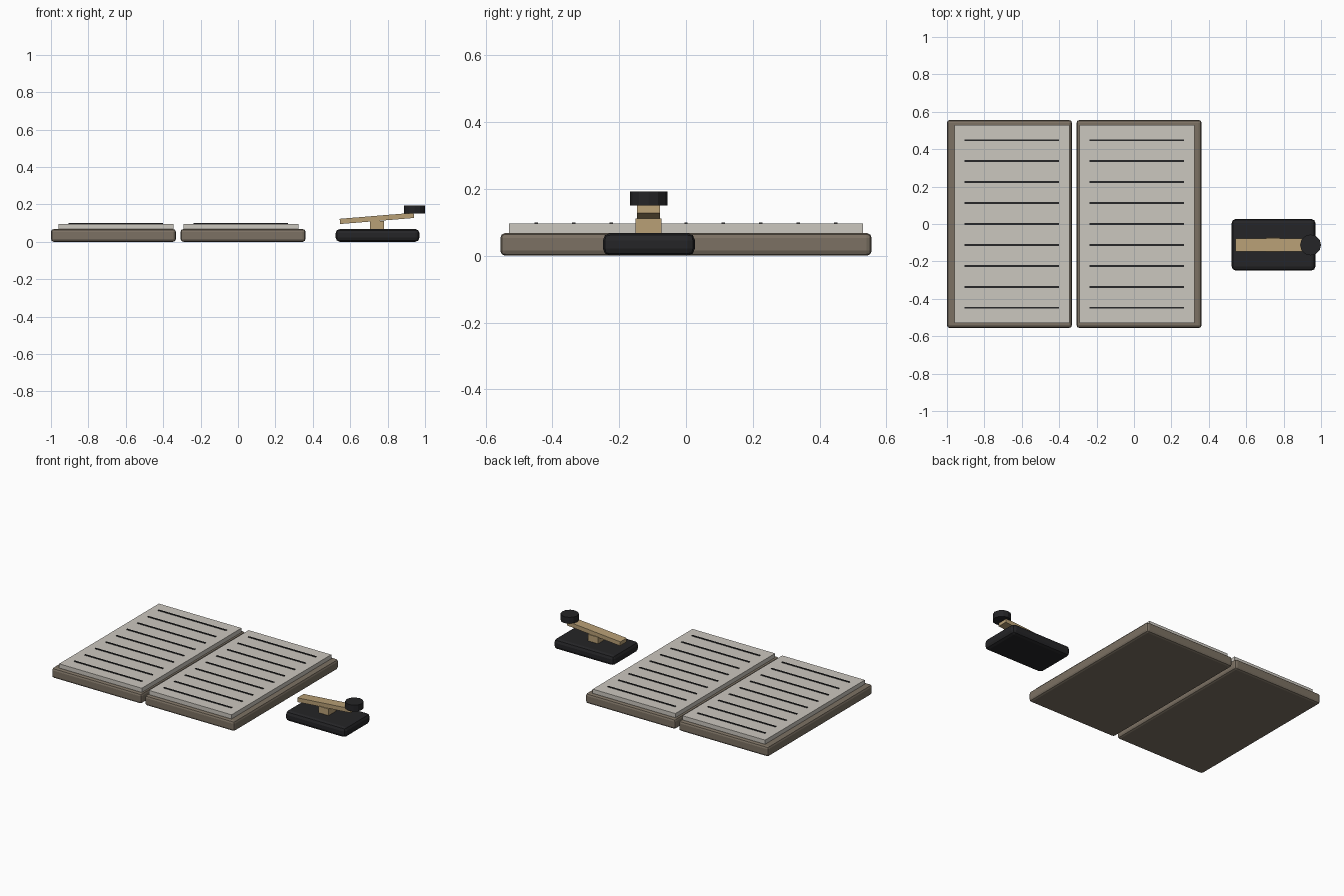
import bpy
from math import radians

if "Cube" in bpy.data.objects:
    bpy.data.objects.remove(bpy.data.objects["Cube"])


def material(name, rgb):
    m = bpy.data.materials.new(name)
    m.diffuse_color = (*rgb, 1)
    m.use_nodes = True
    m.node_tree.nodes["Principled BSDF"].inputs["Base Color"].default_value = m.diffuse_color
    return m


COVER = material("cover_brown", (0.20, 0.165, 0.125))
PAPER = material("paper", (0.60, 0.57, 0.52))
INK = material("ink", (0.02, 0.02, 0.022))
BLACK = material("black", (0.018, 0.018, 0.02))
BRASS = material("brass", (0.48, 0.35, 0.18))


def finish(name, mat, bevel=0):
    ob = bpy.context.object
    ob.name = name
    ob.data.materials.append(mat)
    bpy.ops.object.transform_apply(location=False, rotation=False, scale=True)
    if bevel:
        mod = ob.modifiers.new("bevel", "BEVEL")
        mod.width = bevel
        mod.segments = 2
    return ob


def box(name, x, y, z, mat, bevel=0, tilt=0):
    """Box from (min, max) ranges, optionally tilted about y."""
    bpy.ops.mesh.primitive_cube_add(
        size=1, location=[sum(r) / 2 for r in (x, y, z)],
        rotation=(0, radians(tilt), 0))
    bpy.context.object.scale = [r[1] - r[0] for r in (x, y, z)]
    return finish(name, mat, bevel)


# Open book: two covers, two page blocks, ruled lines
halves = {
    "left": ((-1.0, -0.332), (-0.96, -0.345), (-0.905, -0.40)),
    "right": ((-0.307, 0.361), (-0.292, 0.323), (-0.237, 0.268)),
}
for side, (cover_x, page_x, line_x) in halves.items():
    box(side + "_cover", cover_x, (-0.556, 0.556), (0, 0.068), COVER, 0.015)
    box(side + "_pages", page_x, (-0.53, 0.53), (0.062, 0.096), PAPER)
    for i in range(9):
        y = (i - 4) * 0.112
        box(f"{side}_line_{i + 1}", line_x, (y - 0.005, y + 0.005),
            (0.094, 0.1), INK)

# Key: base, pivot block, tilted lever and knob
box("key_base", (0.522, 0.97), (-0.249, 0.027), (0, 0.068), BLACK, 0.022)
box("key_pivot", (0.706, 0.78), (-0.151, -0.073), (0.06, 0.112), BRASS)
box("key_lever", (0.544, 0.941), (-0.146, -0.078), (0.111, 0.139), BRASS, tilt=-4.7)
bpy.ops.mesh.primitive_cylinder_add(
    vertices=12, radius=0.056, depth=0.043, location=(0.944, -0.112, 0.1715))
finish("key_knob", BLACK)
